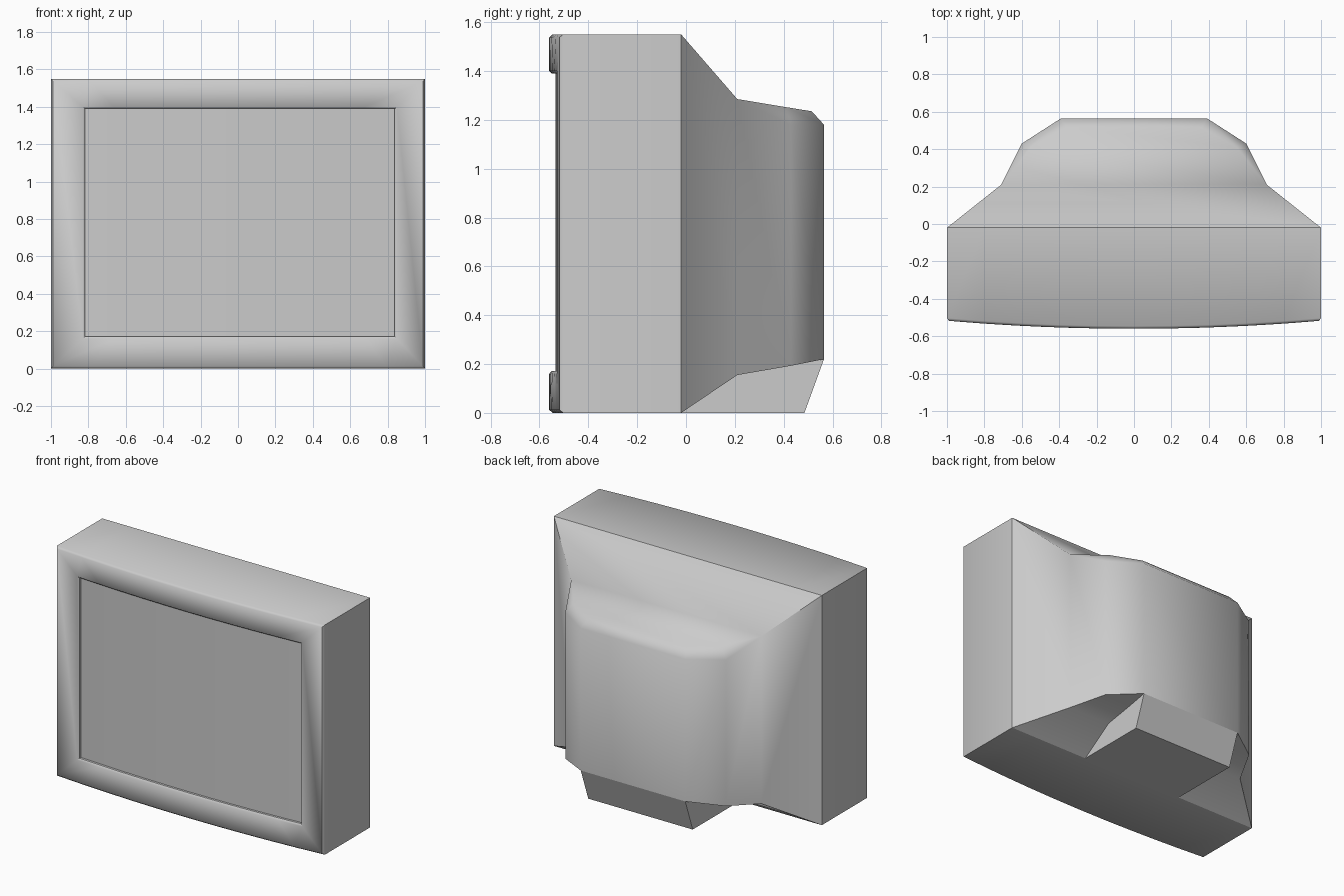
import bpy, bmesh, math

if "Cube" in bpy.data.objects:
    bpy.data.objects.remove(bpy.data.objects["Cube"])

SEGS = 10


def finish(name, bm, angle=50):
    bmesh.ops.recalc_face_normals(bm, faces=bm.faces)
    me = bpy.data.meshes.new(name)
    bm.to_mesh(me)
    bm.free()
    ob = bpy.data.objects.new(name, me)
    bpy.context.collection.objects.link(ob)
    bpy.ops.object.select_all(action='DESELECT')
    ob.select_set(True)
    bpy.context.view_layer.objects.active = ob
    bpy.ops.object.shade_smooth_by_angle(angle=math.radians(angle))
    return ob


def front_y(x):
    return -0.56 + 0.043 * x * x


def lerp_xs(x0, x1):
    return [x0 + (x1 - x0) * i / SEGS for i in range(SEGS + 1)]


def ring(bm, x0, x1, z0, z1, dy=0.0, flat=None):
    """Rectangle following the bowed front (or flat at a fixed y)."""
    xs = lerp_xs(x0, x1)
    pts = [(x, z0) for x in xs] + [(x, z1) for x in reversed(xs)]
    return [bm.verts.new((x, front_y(x) + dy if flat is None else flat, z)) for x, z in pts]


# front case with bevelled picture-frame bezel
bm = bmesh.new()
rings = [
    ring(bm, -1, 1, 0, 1.55, flat=-0.02),
    ring(bm, -1, 1, 0, 1.55, dy=0.014),
    ring(bm, -0.99, 0.99, 0.012, 1.538),
    ring(bm, -0.83, 0.85, 0.16, 1.40),
    ring(bm, -0.818, 0.838, 0.172, 1.39, dy=0.01),
    ring(bm, -0.818, 0.838, 0.172, 1.39, dy=0.03),
]
for a, b in zip(rings, rings[1:]):
    n = len(a)
    for i in range(n):
        j = (i + 1) % n
        bm.faces.new((a[i], a[j], b[j], b[i]))
bm.faces.new(rings[0])
finish("front_case", bm)

# bowed screen glass
bm = bmesh.new()
cols = [[bm.verts.new((x, front_y(x) + 0.025, z)) for z in (0.172, 1.39)]
        for x in lerp_xs(-0.818, 0.838)]
for a, b in zip(cols, cols[1:]):
    bm.faces.new((a[0], b[0], b[1], a[1]))
finish("screen", bm)

# tapered rear housing, mirrored about x = 0
P = {
    'A': (1, -0.02, 1.55), 'B': (0.71, 0.21, 1.285),
    'ci': (0.55, 0.41, 1.252), 'di': (0.36, 0.515, 1.235),
    'C': (0.6, 0.43, 1.18), 'D': (0.39, 0.565, 1.18),
    'd': (0.39, 0.565, 0.22), 'c': (0.6, 0.43, 0.193),
    'b': (0.71, 0.21, 0.155), 'a': (1, -0.02, 0),
}
bm = bmesh.new()
R = {k: bm.verts.new(p) for k, p in P.items()}
L = {k: bm.verts.new((-p[0], p[1], p[2])) for k, p in P.items()}
spine = ['A', 'B', 'ci', 'di', 'D', 'd', 'c', 'b', 'a']
for p, q in zip(spine, spine[1:]):
    bm.faces.new((R[p], R[q], L[q], L[p]))
for side in (['A', 'B', 'b', 'a'], ['B', 'ci', 'C'], ['B', 'C', 'c', 'b'],
             ['ci', 'di', 'D', 'C'], ['C', 'D', 'd', 'c']):
    for S in (R, L):
        bm.faces.new([S[k] for k in side])
finish("rear_housing", bm)

# wedge foot under the rear housing
bm = bmesh.new()
profile = [(-0.02, 0), (0.21, 0.155), (0.565, 0.22), (0.485, 0)]
ends = [[bm.verts.new((x, y, z)) for y, z in profile] for x in (-0.39, 0.39)]
for i in (1, 2, 3):  # the top is covered by the housing
    if i == 1:
        continue
    j = (i + 1) % 4
    bm.faces.new((ends[0][i], ends[0][j], ends[1][j], ends[1][i]))
for e in ends:
    bm.faces.new(e)
finish("rear_foot", bm, 30)
